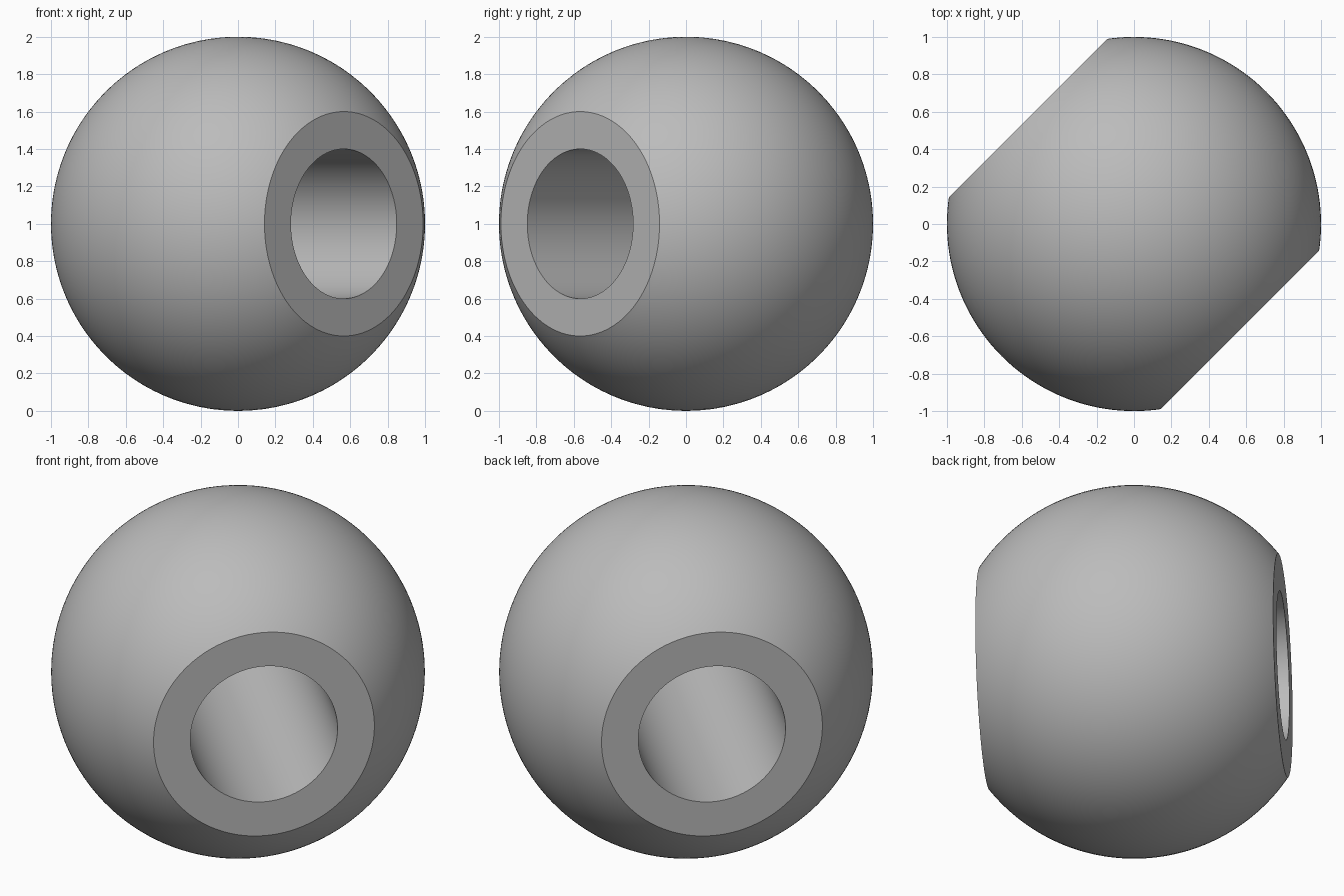
import bpy, bmesh, math
from mathutils import Matrix, Vector

cube = bpy.data.objects.get("Cube")
if cube:
    bpy.data.objects.remove(cube, do_unlink=True)

BALL_R, FLAT_R, HOLE_R = 1.0, 0.6, 0.4
ARC_STEPS, SIDES = 64, 128
half_length = math.sqrt(BALL_R ** 2 - FLAT_R ** 2)

# One plain grey material
grey = bpy.data.materials.new("plain_grey")
grey.use_nodes = True
colour = (0.5, 0.5, 0.5, 1)
grey.diffuse_color = colour
grey.node_tree.nodes["Principled BSDF"].inputs["Base Color"].default_value = colour

# Closed half section: round outside, flat ends, straight bore
limit = math.asin(half_length / BALL_R)
profile = [(HOLE_R, -half_length)]
for i in range(ARC_STEPS + 1):
    a = -limit + 2 * limit * i / ARC_STEPS
    profile.append((BALL_R * math.cos(a), BALL_R * math.sin(a)))
profile.append((HOLE_R, half_length))

# Revolve the section about the bore axis
bm = bmesh.new()
verts = [bm.verts.new((r, 0, z)) for r, z in profile]
edges = [bm.edges.new((v, verts[(i + 1) % len(verts)])) for i, v in enumerate(verts)]
bmesh.ops.spin(bm, geom=verts + edges, cent=(0, 0, 0), axis=(0, 0, 1),
               angle=math.tau, steps=SIDES, use_merge=True)
bmesh.ops.remove_doubles(bm, verts=bm.verts, dist=0.0001)
bmesh.ops.recalc_face_normals(bm, faces=bm.faces)

# Lay the bore level, pointing between the front and the left, and rest on the ground
turn = Vector((1, -1, 0)).to_track_quat('Z', 'Y').to_matrix().to_4x4()
bm.transform(Matrix.Translation((0, 0, BALL_R)) @ turn)

mesh = bpy.data.meshes.new("drilled_ball")
bm.to_mesh(mesh)
bm.free()
mesh.materials.append(grey)
ball = bpy.data.objects.new("drilled_ball", mesh)
bpy.context.collection.objects.link(ball)

# Smooth surfaces with crisp rims
bpy.ops.object.select_all(action='DESELECT')
ball.select_set(True)
bpy.context.view_layer.objects.active = ball
bpy.ops.object.shade_smooth_by_angle(angle=math.radians(30))
